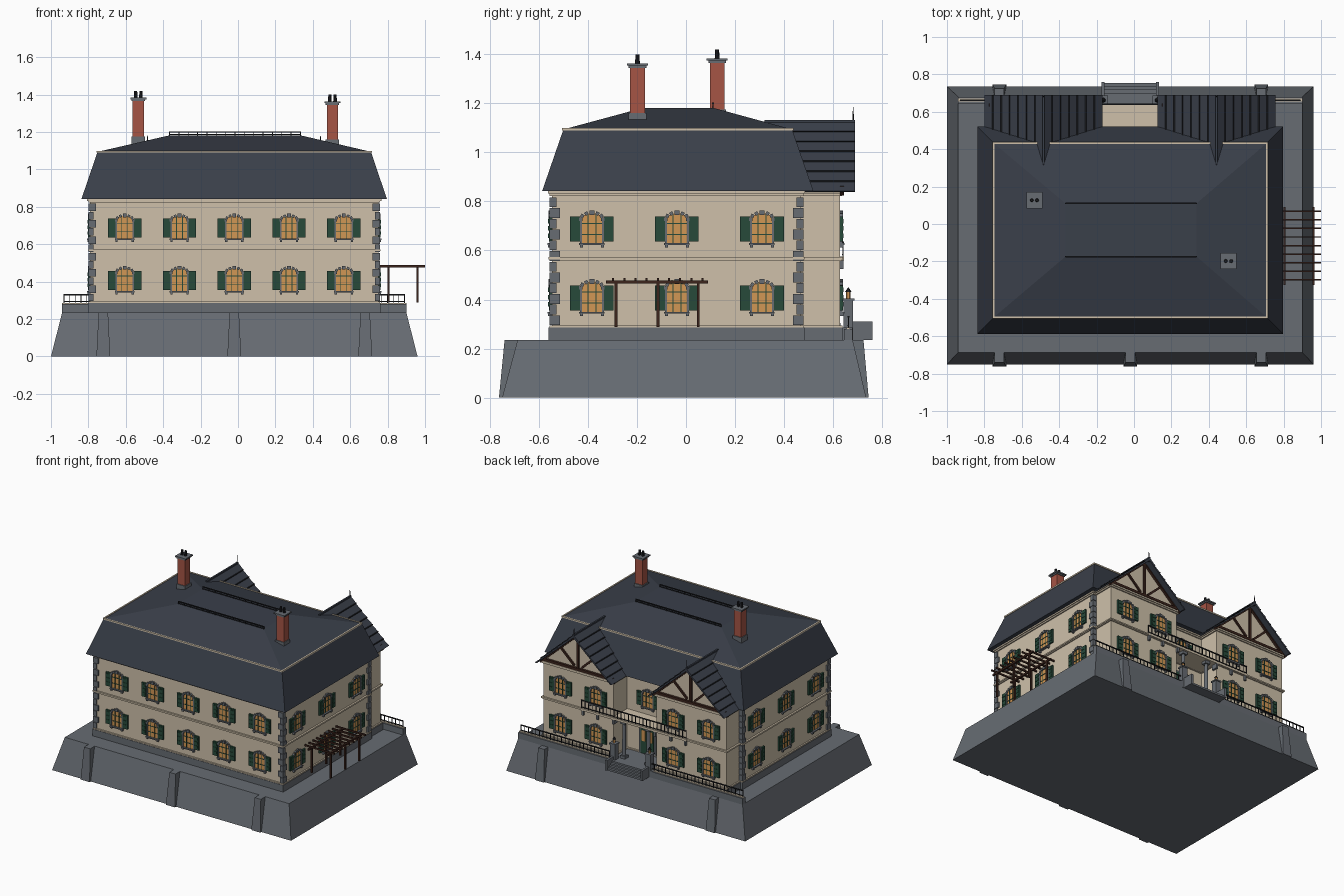
import bpy, bmesh, math
from mathutils import Matrix, Vector

if "Cube" in bpy.data.objects:
    bpy.data.objects.remove(bpy.data.objects["Cube"])

COLOURS = {
    "cream plaster": (0.62, 0.53, 0.40), "grey stone": (0.135, 0.15, 0.17),
    "dark slate": (0.042, 0.05, 0.068), "red brick": (0.38, 0.09, 0.06),
    "green paint": (0.02, 0.068, 0.042), "amber glass": (0.64, 0.31, 0.09),
    "brown timber": (0.045, 0.018, 0.012), "black iron": (0.013, 0.014, 0.017),
}
mats, parts = {}, {}
for name, rgb in COLOURS.items():
    m = bpy.data.materials.new(name)
    m.use_nodes = True
    m.diffuse_color = (*rgb, 1)
    m.node_tree.nodes["Principled BSDF"].inputs["Base Color"].default_value = (*rgb, 1)
    mats[name] = m
CREAM, STONE, SLATE, BRICK, GREEN, GLASS, WOOD, IRON = COLOURS
CX = -0.02  # centre line of the house


def part(name, mat):
    return parts.setdefault(name, (bmesh.new(), mat))[0]


def box(name, mat, x, y, z, frame=Matrix(), tilt=0):
    """Box from three (low, high) ranges, optionally in a wall frame and tilted in its plane."""
    centre = Vector([(a + b) / 2 for a, b in (x, y, z)])
    size = [b - a for a, b in (x, y, z)]
    mat4 = frame @ Matrix.Translation(centre) @ Matrix.Rotation(tilt, 4, "Z") @ Matrix.Diagonal((*size, 1))
    bmesh.ops.create_cube(part(name, mat), size=1, matrix=mat4)


def frustum(name, mat, x0, y0, z0, x1, y1, z1):
    bm = part(name, mat)
    rings = [[bm.verts.new((x[i], y[j], z)) for i, j in ((0, 0), (1, 0), (1, 1), (0, 1))]
             for x, y, z in ((x0, y0, z0), (x1, y1, z1))]
    bm.faces.new(rings[0][::-1])
    bm.faces.new(rings[1])
    for i in range(4):
        j = (i + 1) % 4
        bm.faces.new((rings[0][i], rings[0][j], rings[1][j], rings[1][i]))


def prism(name, mat, pts, w0, w1, frame):
    bm = part(name, mat)
    face = bm.faces.new([bm.verts.new(frame @ Vector((u, v, w0))) for u, v in pts])
    new = bmesh.ops.extrude_face_region(bm, geom=[face])["geom"]
    move = frame.to_3x3() @ Vector((0, 0, w1 - w0))
    bmesh.ops.translate(bm, vec=move, verts=[v for v in new if isinstance(v, bmesh.types.BMVert)])


def wall_frame(x, y, z, normal):
    """Local u runs along the wall, v up, w outward."""
    n, up = Vector(normal), Vector((0, 0, 1))
    return Matrix.Translation((x, y, z)) @ Matrix((up.cross(n), up, n)).transposed().to_4x4()


def rod(name, mat, x, y, z0, z1, r, r2=None, sides=8):
    bmesh.ops.create_cone(part(name, mat), cap_ends=True, segments=sides, radius1=r,
                          radius2=r if r2 is None else r2, depth=z1 - z0,
                          matrix=Matrix.Translation((x, y, (z0 + z1) / 2)))


def railing(name, a, b, y, z0, z1, step=0.03):
    box(name, IRON, (a, b), (y - .004, y + .004), (z1 - .006, z1))
    box(name, IRON, (a, b), (y - .003, y + .003), (z0 + .006, z0 + .01))
    n = round((b - a) / step)
    for i in range(n + 1):
        x = a + (b - a) * i / n
        box(name, IRON, (x - .002, x + .002), (y - .002, y + .002), (z0, z1))


def window(x, y, z, normal):
    f = wall_frame(x, y, z, normal)
    arc = [(.045 * math.cos(t), .036 + .026 * math.sin(t)) for t in [math.pi * i / 8 for i in range(9)]]
    prism("window_panes", GLASS, [(-.045, -.062), (.045, -.062)] + arc, -.002, .004, f)
    for u in (-.016, .016):
        box("window_bars", GREEN, (u - .002, u + .002), (-.062, .058), (.003, .007), f)
    for v in (-.024, .02):
        box("window_bars", GREEN, (-.045, .045), (v - .002, v + .002), (.003, .007), f)
    for i in range(7):
        t = math.pi * i / 6
        u, v = .045 * math.cos(t), .038 + .026 * math.sin(t)
        r = .01 if i == 3 else .007
        box("window_surrounds", STONE, (u - r, u + r), (v - r, v + r), (0, .013), f, t)
    for s in (-1, 1):
        box("window_surrounds", STONE, (s * .045 - .004, s * .045 + .004), (-.062, .04), (0, .01), f)
        box("window_surrounds", STONE, (s * .043 - .006, s * .043 + .006), (-.078, -.062), (0, .015), f)
        box("shutters", GREEN, (s * .069 - .02, s * .069 + .02), (-.054, .048), (0, .012), f)
        for v in (-.03, 0, .03):
            box("shutters", GREEN, (s * .069 - .014, s * .069 + .014), (v - .009, v + .009), (.01, .015), f)
    box("window_surrounds", STONE, (-.052, .052), (-.068, -.06), (0, .018), f)


# Terrace mound with buttresses
frustum("terrace", STONE, (-1, .96), (-.75, .735), 0, (-.94, .90), (-.687, .68), .235)
for x in (-.72, CX, .68):
    frustum("buttresses", STONE, (x - .037, x + .037), (-.763, -.69), 0, (x - .025, x + .025), (-.74, -.66), .235)
    if x != CX:
        frustum("buttresses", STONE, (x - .037, x + .037), (.69, .745), 0, (x - .025, x + .025), (.66, .724), .235)

# Main house and the two rear wings, with their bands
blocks = [("main_walls", CX, .77, -.547, .47), ("wing_walls", -.484, .288, .4, .628), ("wing_walls", .441, .288, .4, .628)]
for name, x, half, y0, y1 in blocks:
    box(name, CREAM, (x - half, x + half), (y0, y1), (.28, .845))
    for band, mat, z0, z1, out in (("plinth", STONE, .235, .285, .013), ("base_moulding", CREAM, .285, .293, .01),
                                   ("floor_band", CREAM, .558, .564, .008), ("floor_band", CREAM, .564, .573, .013),
                                   ("cornice", CREAM, .822, .832, .009), ("cornice", CREAM, .832, .843, .016)):
        box(band, mat, (x - half - out, x + half + out), (y0 - out, y1 + out), (z0, z1))

# Corner quoins, alternating long and short
for sx in (-1, 1):
    for cy, sy in ((-.547, -1), (.47, 1)):
        for i in range(12):
            z = .295 + i * .0438
            a, b = (.042, .028) if i % 2 else (.028, .042)
            ex, ey = CX + sx * .78, cy + sy * .009
            box("quoins", STONE, sorted((ex, ex - sx * a)), sorted((ey, ey - sy * b)), (z, z + .04))

# Windows
for z in (.41, .69):
    for i in range(-2, 3):
        window(CX + i * .293, -.547, z, (0, -1, 0))
    for y in (-.384, -.037, .31):
        window(CX + .77, y, z, (1, 0, 0))
        window(CX - .77, y, z, (-1, 0, 0))
    for x in (-.484, .441):
        for s in (-.145, .145):
            window(x + s, .628, z, (0, 1, 0))
window(CX, .47, .69, (0, 1, 0))

# Entrance door
box("door_frame", STONE, (CX - .07, CX + .07), (.46, .48), (.285, .5))
for s in (-1, 1):
    x = CX + s * .028
    box("door_leaves", GREEN, (x - .026, x + .026), (.47, .486), (.287, .485))
    box("door_panes", GLASS, (x - .016, x + .016), (.48, .489), (.38, .46))

# Mansard roof with a pale edge and iron cresting
frustum("lower_roof", SLATE, (-.837, .796), (-.587, .52), .842, (-.751, .711), (-.5, .433), 1.094)
frustum("upper_roof", SLATE, (-.751, .711), (-.5, .433), 1.094, (-.366, .334), (-.174, .11), 1.182)
for y in (-.5, .433):
    box("roof_edge", CREAM, (-.755, .715), (y - .005, y + .005), (1.089, 1.099))
for x in (-.751, .711):
    box("roof_edge", CREAM, (x - .005, x + .005), (-.503, .436), (1.089, 1.099))
for y in (-.174, .11):
    railing("roof_cresting", -.366, .334, y, 1.178, 1.203, .05)

# Rear gables: stepped slate roof, plaster infill, timber frame, finial
RIDGE, EAVE, HALF, N = 1.127, .842, .316, 7
for x in (-.484, .441):
    f = wall_frame(x, .69, 0, (0, 1, 0))
    side = [(0, RIDGE)]
    for i in range(1, N + 1):
        u, v = HALF * i / N, RIDGE + (EAVE - RIDGE) * i / N
        side += [(u, v), (u - .006, v - .003)]
    outline = side + [(HALF - .014, EAVE - .004), (0, RIDGE - .022)] + [(-u, v) for u, v in side[:0:-1]]
    outline.insert(len(side) + 2, (-HALF + .014, EAVE - .004))
    prism("gable_roofs", SLATE, outline, -.39, 0, f)
    for s in (-1, 1):
        slope = math.atan2(RIDGE - EAVE, HALF)
        for i in range(1, N):
            u, v = s * HALF * i / N, RIDGE + (EAVE - RIDGE) * i / N
            box("slate_courses", IRON, (u - .004, u + .004), (v - .003, v + .002), (-.3, 0), f)
        box("gable_timbers", WOOD, (s * .158 - .2, s * .158 + .2), (.957, .972), (-.062, -.045), f, -s * slope)
        box("gable_timbers", WOOD, (s * .085 - .075, s * .085 + .075), (.915, .93), (-.062, -.052), f, s * .75)
    prism("gable_infill", CREAM, [(-.285, .84), (.285, .84), (0, 1.1)], -.25, -.062, f)
    box("gable_timbers", WOOD, (-.29, .29), (.845, .863), (-.062, -.045), f)
    box("gable_timbers", WOOD, (-.008, .008), (.85, 1.1), (-.062, -.048), f)
    rod("finials", IRON, x, .682, 1.1, 1.185, .005, .001)
    box("ridge_caps", SLATE, (x - .006, x + .006), (.32, .69), (1.12, 1.132))

# Chimneys with flashing, cap and paired pots
for x, y, base, top in ((-.533, .127, 1.13, 1.365), (.505, -.198, 1.115, 1.345)):
    box("chimney_flashing", STONE, (x - .036, x + .036), (y - .036, y + .036), (base, base + .045))
    box("chimney_stacks", BRICK, (x - .03, x + .03), (y - .03, y + .03), (base, top))
    for out, z in ((.036, 0), (.043, .009)):
        box("chimney_caps", STONE, (x - out, x + out), (y - out, y + out), (top + z, top + z + .009))
    for s in (-.014, .014):
        rod("chimney_pots", IRON, x + s, y, top + .015, top + .055, .01, .008)

# Balcony, brackets and porch columns
box("balcony_floor", CREAM, (-.455, .415), (.46, .645), (.56, .576))
railing("balcony_railing", -.45, .41, .64, .576, .637)
for s in (-1, 1):
    for d in (.17, .3, .42):
        box("balcony_brackets", STONE, (CX + s * d - .008, CX + s * d + .008), (.6, .643), (.525, .56))
    x = CX + s * .1
    rod("porch_columns", STONE, x, .61, .285, .56, .014, .012, 12)
    for z in (.285, .54):
        box("porch_columns", STONE, (x - .02, x + .02), (.59, .63), (z, z + .02))

# Rear parapet, its railing, gate piers with lanterns, and entry steps
box("porch_floor", STONE, (-.2, .16), (.46, .68), (.235, .285))
for a, b in ((-.94, -.165), (.125, .9)):
    box("parapet", STONE, (a, b), (.645, .68), (.235, .28))
    box("parapet_cap", CREAM, (a, b), (.655, .67), (.28, .285))
    railing("terrace_railing", a + .01, b - .01, .662, .285, .333)
for x in (-.165, .125):
    box("gate_piers", STONE, (x - .02, x + .02), (.642, .682), (.235, .395))
    box("gate_piers", STONE, (x - .025, x + .025), (.637, .687), (.395, .405))
    rod("lantern_glass", GLASS, x, .662, .405, .43, .009, sides=6)
    rod("lantern_caps", IRON, x, .662, .43, .448, .014, .002, 6)
    box("stair_cheeks", STONE, (x - .008, x + .008), (.67, .76), (.235, .31))
for i in range(4):
    box("steps", STONE, (-.165, .125), (.67, .7 + i * .018), (.235, .285 - i * .012))

# Side pergola
for x in (.805, .96):
    for y in (-.286, -.114, .05):
        box("pergola_posts", WOOD, (x - .006, x + .006), (y - .006, y + .006), (.287, .47))
    box("pergola_beams", WOOD, (x - .006, x + .006), (-.327, .09), (.465, .478))
for i in range(9):
    y = -.297 + i * .0455
    box("pergola_slats", WOOD, (.757, 1), (y - .004, y + .004), (.476, .488))

# Turn every collected part into an object
for name, (bm, mat) in parts.items():
    bmesh.ops.recalc_face_normals(bm, faces=bm.faces)
    mesh = bpy.data.meshes.new(name)
    bm.to_mesh(mesh)
    bm.free()
    mesh.materials.append(mats[mat])
    bpy.context.collection.objects.link(bpy.data.objects.new(name, mesh))
